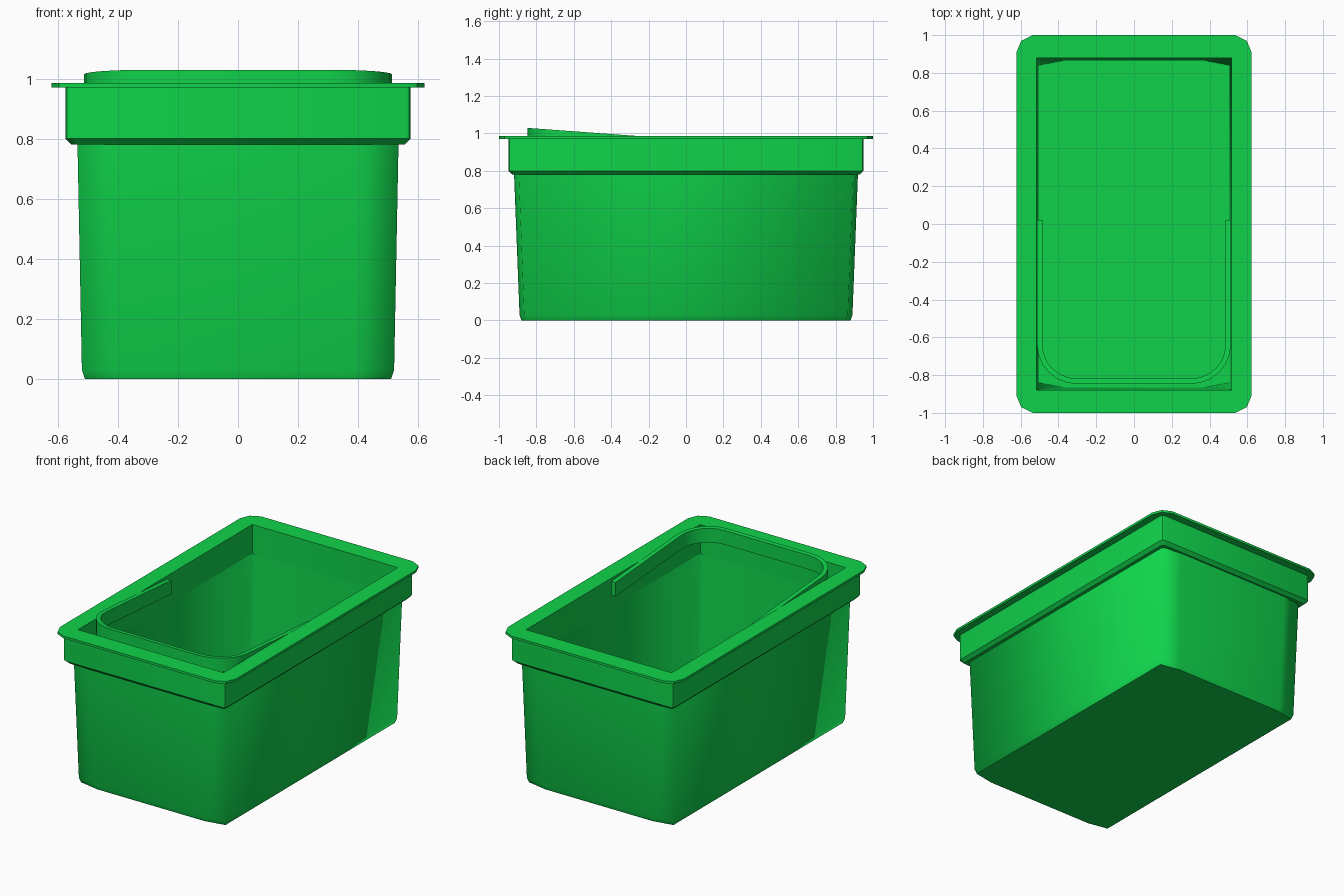
import bpy, bmesh, math

cube = bpy.data.objects.get("Cube")
if cube:
    bpy.data.objects.remove(cube)

green = bpy.data.materials.new("bright_green")
green.use_nodes = True
green.diffuse_color = (0.005, 0.65, 0.07, 1)
green.node_tree.nodes["Principled BSDF"].inputs["Base Color"].default_value = green.diffuse_color


def finish(name, bm, angle):
    """Turn a bmesh into a smooth-shaded object with flat horizontal faces."""
    bmesh.ops.recalc_face_normals(bm, faces=bm.faces)
    mesh = bpy.data.meshes.new(name)
    bm.to_mesh(mesh)
    bm.free()
    mesh.materials.append(green)
    obj = bpy.data.objects.new(name, mesh)
    bpy.context.collection.objects.link(obj)
    bpy.ops.object.select_all(action='DESELECT')
    obj.select_set(True)
    bpy.context.view_layer.objects.active = obj
    bpy.ops.object.shade_smooth_by_angle(angle=math.radians(angle))
    for poly in obj.data.polygons:
        if abs(poly.normal.z) > 0.9:
            poly.use_smooth = False
    return obj


def ring(w, d, corner, k):
    """Rectangle outline whose four corners are cut by the corner offsets."""
    quarter = [(w - a * k, d - b * k) for a, b in corner]
    left = [(-x, y) for x, y in reversed(quarter)]
    half = quarter + left
    return half + [(-x, -y) for x, y in half]


def loft(name, corner, rows, closed, angle):
    """Skin rows of (half width, half depth, height, corner scale)."""
    bm = bmesh.new()
    rings = [[bm.verts.new((x, y, z)) for x, y in ring(w, d, corner, k)]
             for w, d, z, k in rows]
    n = len(rings[0])
    pairs = list(zip(rings, rings[1:]))
    if closed:
        pairs.append((rings[-1], rings[0]))
    else:
        bm.faces.new(rings[0])
        bm.faces.new(rings[-1])
    for low, high in pairs:
        for i in range(n):
            j = (i + 1) % n
            bm.faces.new((low[i], low[j], high[j], high[i]))
    return finish(name, bm, angle)


# Tapered tub: outside wall, top edge, inside wall and floor
loft("tub_body", [(0, 0.025), (0.13, 0)], [
    (0.51, 0.88, 0, 1),
    (0.52, 0.89, 0.03, 1),
    (0.535, 0.92, 0.8, 1),
    (0.515, 0.88, 0.8, 0.2),
    (0.505, 0.865, 0.03, 1),
], False, 82)

# Wider collar below the rim, with a bevelled lower edge
loft("collar", [(0, 0.025), (0.006, 0.006), (0.025, 0)], [
    (0.53, 0.91, 0.78, 1),
    (0.555, 0.93, 0.78, 1),
    (0.575, 0.95, 0.8, 1),
    (0.575, 0.95, 0.975, 1),
    (0.515, 0.88, 0.975, 0.02),
    (0.515, 0.88, 0.8, 0.02),
], True, 35)

# Thin flat rim with clipped corners
loft("rim", [(0, 0.09), (0.025, 0.03), (0.085, 0)], [
    (0.515, 0.88, 0.97, 0.02),
    (0.622, 1, 0.97, 1),
    (0.622, 1, 0.985, 1),
    (0.515, 0.88, 0.985, 0.02),
], True, 35)


# U-shaped handle band, tilted up towards the front
def handle_path(inset, steps=6):
    arc = [(0.3 + (0.213 - inset) * math.cos(t), -0.64 - (0.207 - inset) * math.sin(t))
           for t in (math.pi / 2 * i / steps for i in range(steps + 1))]
    side = [(0.513 - inset, 0.02)] + arc
    return side + [(-x, y) for x, y in reversed(side)]


def tilt(y):
    return 0.967 - 0.0735 * y


bm = bmesh.new()
band = []
for inset, drop in ((0, 0.09), (0, 0), (0.028, 0), (0.028, 0.09)):
    band.append([bm.verts.new((x, y, tilt(y) - drop)) for x, y in handle_path(inset)])
for a, b in zip(band, band[1:] + band[:1]):
    for i in range(len(a) - 1):
        bm.faces.new((a[i], a[i + 1], b[i + 1], b[i]))
for end in (0, -1):
    bm.faces.new([row[end] for row in band])
finish("handle", bm, 35)
